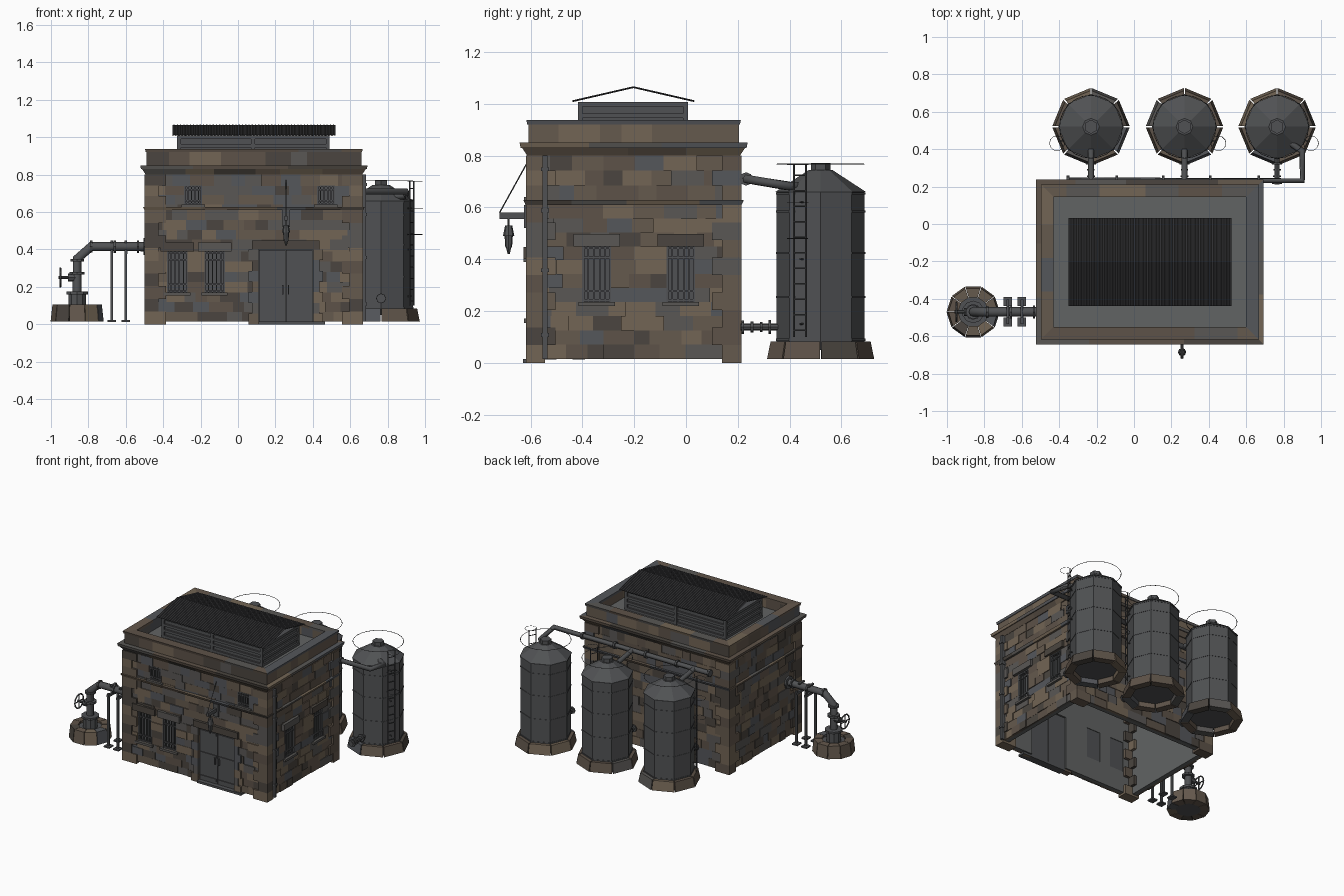
import bpy, bmesh, math, random
from mathutils import Vector, Matrix

if "Cube" in bpy.data.objects:
    bpy.data.objects.remove(bpy.data.objects["Cube"])

random.seed(7)

def material(name, c):
    m = bpy.data.materials.new(name)
    m.diffuse_color = (*c, 1)
    m.use_nodes = True
    m.node_tree.nodes["Principled BSDF"].inputs["Base Color"].default_value = m.diffuse_color
    return m

STONE = [material("stone_%d" % i, c) for i, c in enumerate([
    (.13, .10, .075), (.10, .095, .09), (.09, .095, .105), (.17, .13, .09), (.07, .06, .05), (.11, .085, .065)])]
METAL = [material("dull_metal", (.08, .083, .087))]
DARK = [material("dark_metal", (.03, .03, .032))]
PLASTER = [material("plaster", (.12, .125, .125))]

def finish(name, bm, mats, smooth=False):
    bmesh.ops.recalc_face_normals(bm, faces=bm.faces)
    me = bpy.data.meshes.new(name)
    bm.to_mesh(me)
    bm.free()
    for m in mats:
        me.materials.append(m)
    ob = bpy.data.objects.new(name, me)
    bpy.context.collection.objects.link(ob)
    return ob

def hexa(bm, p, mat=0):
    v = [bm.verts.new(q) for q in p]
    for f in ((3, 2, 1, 0), (4, 5, 6, 7), (0, 1, 5, 4), (1, 2, 6, 5), (2, 3, 7, 6), (3, 0, 4, 7)):
        bm.faces.new([v[i] for i in f]).material_index = mat

def box(bm, x0, x1, y0, y1, z0, z1, mat=0):
    hexa(bm, [(x, y, z) for z in (z0, z1) for x, y in ((x0, y0), (x1, y0), (x1, y1), (x0, y1))], mat)

def frustum(bm, a, b, r0, r1=None, n=8):
    a, b = Vector(a), Vector(b)
    rot = Vector((0, 0, 1)).rotation_difference(b - a).to_matrix().to_4x4()
    bmesh.ops.create_cone(bm, cap_ends=True, segments=n, radius1=r0, radius2=r0 if r1 is None else r1,
                          depth=(b - a).length, matrix=Matrix.Translation((a + b) / 2) @ rot)

def pipe(name, pts, r, cyclic=False, res=1):
    cu = bpy.data.curves.new(name, 'CURVE')
    cu.dimensions = '3D'
    cu.bevel_depth, cu.bevel_resolution, cu.use_fill_caps = r, res, True
    s = cu.splines.new('POLY')
    s.points.add(len(pts) - 1)
    for p, q in zip(s.points, pts):
        p.co = (*q, 1)
    s.use_cyclic_u = cyclic
    cu.materials.append(METAL[0])
    ob = bpy.data.objects.new(name, cu)
    bpy.context.collection.objects.link(ob)

def circle(c, r, n, axis='z'):
    a = [2 * math.pi * i / n for i in range(n)]
    if axis == 'z':
        return [(c[0] + r * math.cos(t), c[1] + r * math.sin(t), c[2]) for t in a]
    return [(c[0], c[1] + r * math.cos(t), c[2] + r * math.sin(t)) for t in a]

def stone_ring(name, x, y, n, ri, ro0, ro1, z0, z1):
    bm = bmesh.new()
    for i in range(n):
        a = [2 * math.pi * (i + k) / n for k in (.02, .98)]
        hexa(bm, [(x + r * math.cos(t), y + r * math.sin(t), z) for z, ro in ((z0, ro0), (z1, ro1))
                  for r, t in ((ri, a[0]), (ro, a[0]), (ro, a[1]), (ri, a[1]))], random.randrange(6))
    finish(name, bm, STONE)

# Walls: (name, origin, direction, outward normal, length, openings u0 u1 z0 z1)
X0, X1, Y0, Y1 = -.485, .655, -.605, .20
win = lambda u, z0, z1, h=.055: (u - h, u + h, z0, z1)
DOOR = (.595, .885, 0, .40)
WALLS = [
    ("front", (X0, Y0), (1, 0), (0, -1), X1 - X0,
     [win(.16, .17, .39), win(.36, .17, .39), win(.245, .64, .74, .048), win(.955, .64, .74, .048), DOOR]),
    ("right", (X1, Y0), (0, 1), (1, 0), Y1 - Y0, [win(.26, .235, .45), win(.585, .235, .45)]),
    ("back", (X1, Y1), (-1, 0), (0, 1), X1 - X0, []),
    ("left", (X0, Y1), (0, -1), (-1, 0), Y1 - Y0, [])]

def wall_block(bm, w, u0, u1, z0, z1, d0, d1, mat=0, flare=0, miter=0):
    # block on a wall from depth d0 to d1; flare pushes the top edge further out
    P = lambda u, d, z: (w[1][0] + w[2][0] * u + w[3][0] * d, w[1][1] + w[2][1] * u + w[3][1] * d, z)
    q = []
    for z, o in ((z0, d1), (z1, d1 + flare)):
        ends = [(u0, d0), (u1, d0), (u1, o), (u0, o)]
        if miter & 1:
            ends[0], ends[3] = (-d0, d0), (-o, o)
        if miter & 2:
            ends[1], ends[2] = (w[4] + d0, d0), (w[4] + o, o)
        q += [P(u, d, z) for u, d in ends]
    hexa(bm, q, mat)

def split(a, b, lo, hi):
    cuts = [a]
    while b - cuts[-1] > hi:
        cuts.append(cuts[-1] + random.uniform(lo, hi))
    if b - cuts[-1] < lo * .5 and len(cuts) > 1:
        cuts.pop()
    return list(zip(cuts, cuts[1:] + [b]))

for w in WALLS:
    name, L, ops = w[0], w[4], w[5]
    # plain inner wall with openings
    us = sorted({.012, L - .012} | {v for o in ops for v in o[:2]})
    zs = sorted({.015, .61, .628, .8, .86} | {v for o in ops for v in o[2:]} - {0})
    bm, st = bmesh.new(), bmesh.new()
    for za, zb in zip(zs, zs[1:]):
        hit = sorted(o for o in ops if o[2] < zb - .001 and o[3] > za + .001)
        edges = [.02] + [v for o in hit for v in o[:2]] + [L - .02]
        rows = max(1, round((zb - za) / .058))
        for a, b in zip(edges[::2], edges[1::2]):
            wall_block(bm, w, a, b, za, zb, -.04, -.012)
            # stone courses
            for r in range(rows):
                if za >= .8:
                    break
                h = (zb - za) / rows
                for s0, s1 in split(a, b, .055, .13):
                    wall_block(st, w, s0, s1, za + r * h, za + (r + 1) * h, -.013,
                               random.uniform(0, .009), random.randrange(6))
    finish(name + "_inner_wall", bm, PLASTER)
    # lintels, sills and door surround
    for o in ops:
        e, door = .035, o is ops[-1] and o[2] == 0
        if o[2] < .6:
            wall_block(st, w, o[0] - e, o[1] + e, o[3], o[3] + .047, -.03, .022, random.choice((1, 4)))
        if not door:
            wall_block(st, w, o[0] - .015, o[1] + .015, o[2] - .016, o[2], -.03, .02, 1)
        else:
            for k in range(7):
                ww = (.055, .035)[k % 2]
                for a in (o[0] - ww, o[1]):
                    wall_block(st, w, a, a + ww, .4 * k / 7, .4 * (k + 1) / 7, -.03, .014, random.randrange(6))
    finish(name + "_wall_stones", st, STONE)
    # string course, cornice, parapet and coping
    bm = bmesh.new()
    for z0, z1, d0, d1, fl, lo, hi in ((.61, .628, -.02, .015, .008, .15, .3), (.80, .83, -.03, .008, .02, .12, .25),
                                       (.83, .85, -.04, .034, .004, .2, .35), (.85, .92, -.055, .004, 0, .08, .17),
                                       (.92, .937, -.055, .008, .004, .15, .25)):
        segs = split(0, L, lo, hi)
        for i, (a, b) in enumerate(segs):
            wall_block(bm, w, a, b, z0, z1, d0, d1, random.randrange(6), fl,
                       (1 if i == 0 else 0) | (2 if i == len(segs) - 1 else 0))
    finish(name + "_cornice", bm, STONE)
    # window bars and frames
    bm = bmesh.new()
    for o in ops:
        if o[2] == 0:
            continue
        wall_block(bm, w, *o, -.036, -.03)
        for a in (o[0], o[1] - .008):
            wall_block(bm, w, a, a + .008, o[2], o[3], -.03, .004)
        for i in range(1, 5):
            u = o[0] + (o[1] - o[0]) * i / 5
            wall_block(bm, w, u - .003, u + .003, o[2], o[3], -.006, .001)
        for t in (.03, .2, .8, .97):
            z = o[2] + (o[3] - o[2]) * t
            wall_block(bm, w, o[0], o[1], z - .004, z + .004, -.008, .003)
    if ops:
        finish(name + "_window_bars", bm, METAL)

# Corner quoins, alternating long and short
bm = bmesh.new()
for cx, sx in ((X0, 1), (X1, -1)):
    for cy, sy in ((Y0, 1), (Y1, -1)):
        for lo, hi, n in ((0, .61, 9), (.628, .80, 3)):
            for k in range(n):
                a, b = ((.10, .06), (.06, .10))[k % 2]
                xs = sorted((cx - sx * .014, cx + sx * a))
                ys = sorted((cy - sy * .014, cy + sy * b))
                box(bm, *xs, *ys, lo + (hi - lo) * k / n, lo + (hi - lo) * (k + 1) / n, random.randrange(6))
finish("corner_quoins", bm, STONE)

# Double door with hinges, handles and step
bm = bmesh.new()
F = WALLS[0]
for a, b in ((.597, .738), (.742, .883)):
    wall_block(bm, F, a, b, .015, .398, -.03, -.006)
    for z in (.03, .2, .36):
        wall_block(bm, F, a + .008, b - .008, z, z + .022, -.01, 0)
for u in (.725, .755):
    wall_block(bm, F, u - .004, u + .004, .16, .21, -.01, .01)
wall_block(bm, F, .595, .95, 0, .015, -.03, .025)
finish("double_door", bm, METAL)

# Roof deck
bm = bmesh.new()
box(bm, X0 + .03, X1 - .03, Y0 + .03, Y1 - .03, .845, .862)
finish("roof_deck", bm, PLASTER)

# Roof monitor: frame, slats, corrugated roof
bm = bmesh.new()
sx0, sx1, sy0, sy1 = -.325, .49, -.415, .005
box(bm, sx0 + .012, sx1 - .012, sy0 + .012, sy1 - .012, .86, 1.0)
for z in (.862, .905, .945, .99):
    box(bm, sx0, sx1, sy0, sy1, z, z + .018)
for x in (sx0, .07, sx1 - .02):
    for y in (sy0 - .002, sy1 - .016):
        box(bm, x, x + .02, y, y + .018, .86, 1.008)
finish("roof_monitor", bm, METAL)
bm = bmesh.new()
prev = None
for i in range(101):
    x = -.35 + .87 * i / 100
    row = [bm.verts.new((x, y, z + (.004 if i % 2 else 0))) for y, z in ((-.438, 1.01), (-.203, 1.064), (.032, 1.01))]
    if prev:
        for k in (0, 1):
            bm.faces.new((prev[k], row[k], row[k + 1], prev[k + 1]))
    prev = row
roof = finish("corrugated_roof", bm, DARK)
roof.modifiers.new("thickness", 'SOLIDIFY').thickness = .003

# Tanks
for i, (tx, side) in enumerate(((-.23, -1), (.27, 1), (.765, 1))):
    ty, t = .52, "tank_%d_" % (i + 1)
    stone_ring(t + "base", tx, ty, 8, .15, .207, .193, .015, .083)
    bm = bmesh.new()
    frustum(bm, (tx, ty, .05), (tx, ty, .66), .17)
    frustum(bm, (tx, ty, .66), (tx, ty, .745), .175, .045)
    frustum(bm, (tx, ty, .74), (tx, ty, .772), .038, n=6)
    for z in (.085, .25, .42, .58, .65):
        frustum(bm, (tx, ty, z), (tx, ty, z + .008), .1725)
    # outlet with flanges
    frustum(bm, (tx, .21, .138), (tx, .37, .138), .014)
    for y, r in ((.215, .026), (.25, .022), (.285, .02), (.318, .027)):
        frustum(bm, (tx, y, .138), (tx, y + .01, .138), r)
    finish(t + "body", bm, METAL)
    pipe(t + "top_hoop", circle((tx, ty, .767), .168, 24), .002, True, 0)
    # ladder and safety hoops
    nx, ny = side * math.cos(math.radians(26)), -math.sin(math.radians(26))
    lx, ly = tx + .182 * nx, ty + .182 * ny
    sides = [(lx + s * -ny * .026, ly + s * nx * .026) for s in (-1, 1)]
    for k, (px, py) in enumerate(sides):
        pipe(t + "ladder_rail_%d" % k, [(px, py, .1), (px, py, .767)], .004, res=0)
    bm = bmesh.new()
    for k in range(11):
        z = .125 + k * .06
        frustum(bm, (*sides[0], z), (*sides[1], z), .003, n=5)
    for z in (.15, .4, .62):
        frustum(bm, (lx, ly, z), (lx - .03 * nx, ly - .03 * ny, z), .004, n=4)
    finish(t + "ladder_rungs", bm, METAL)
    for k, z in enumerate((.48, .62, .765)):
        pipe(t + "ladder_hoop_%d" % k, circle((lx + .02 * nx, ly + .02 * ny, z), .04, 12), .0015, True, 0)
    # feed from the manifold
    if i < 2:
        pipe(t + "feed", [(tx, .235, .71), (tx, .40, .685)], .017)
pipe("manifold", [(.84, .43, .68), (.90, .39, .683), (.90, .232, .71), (-.36, .232, .71)], .018)
bm = bmesh.new()
for x in (-.36, -.1, .15, .4, .66):
    frustum(bm, (x, .232, .71), (x + .014, .232, .71), .026)
finish("manifold_flanges", bm, METAL)

# Well head
wx, wy = -.86, -.47
stone_ring("well_curb", wx, wy, 10, .08, .142, .132, .015, .105)
bm = bmesh.new()
for z0, z1, r in ((.015, .09, .085), (.09, .165, .05), (.16, .175, .06), (.265, .28, .042), (.335, .348, .038)):
    frustum(bm, (wx, wy, z0), (wx, wy, z1), r, n=10)
for x, r in ((-.79, .032), (-.665, .034), (-.54, .034), (-.505, .045)):
    frustum(bm, (x, wy, .415), (x + .012, wy, .415), r)
finish("well_head", bm, METAL)
pipe("well_pipe", [(wx, wy, .1), (wx, wy, .35), (-.785, wy, .415), (-.46, wy, .415)], .025, res=2)
# hand wheel
pipe("hand_wheel", circle((-.95, wy, .25), .05, 12, 'x'), .005, True)
bm = bmesh.new()
frustum(bm, (-.96, wy, .25), (wx, wy, .25), .009)
frustum(bm, (-.91, wy, .25), (wx, wy, .25), .022)
for dy, dz in ((.05, 0), (0, .05)):
    frustum(bm, (-.95, wy - dy, .25 - dz), (-.95, wy + dy, .25 + dz), .004, n=5)
finish("hand_wheel_shaft", bm, METAL)
# pipe supports
bm = bmesh.new()
for x in (-.675, -.60):
    for y in (wy - .055, wy + .055):
        box(bm, x - .007, x + .007, y - .007, y + .007, .015, .40)
        box(bm, x - .022, x + .022, y - .024, y + .024, .012, .022)
    box(bm, x - .008, x + .008, wy - .065, wy + .065, .375, .392)
    box(bm, x - .007, x + .007, wy - .03, wy + .03, .435, .447)
finish("pipe_supports", bm, METAL)

# Lamp on a bracket above the door, and the downpipe
bm = bmesh.new()
lx, ly = .257, -.685
box(bm, lx - .02, lx + .02, -.625, -.60, .52, .61)
box(bm, lx - .008, lx + .008, -.72, -.61, .555, .58)
frustum(bm, (lx, ly, .50), (lx, ly, .56), .004, n=6)
frustum(bm, (lx, ly, .49), (lx, ly, .53), .022, .014)
frustum(bm, (lx, ly, .445), (lx, ly, .49), .013, .016)
frustum(bm, (lx, ly, .42), (lx, ly, .445), .004, .01)
frustum(bm, (lx, -.72, .58), (lx, -.615, .77), .0025, n=4)
finish("door_lamp", bm, METAL)
bm = bmesh.new()
box(bm, .66, .685, -.555, -.535, .015, .80)
for z in (.1, .35, .58, .74):
    box(bm, .655, .69, -.56, -.53, z, z + .015)
finish("downpipe", bm, METAL)
